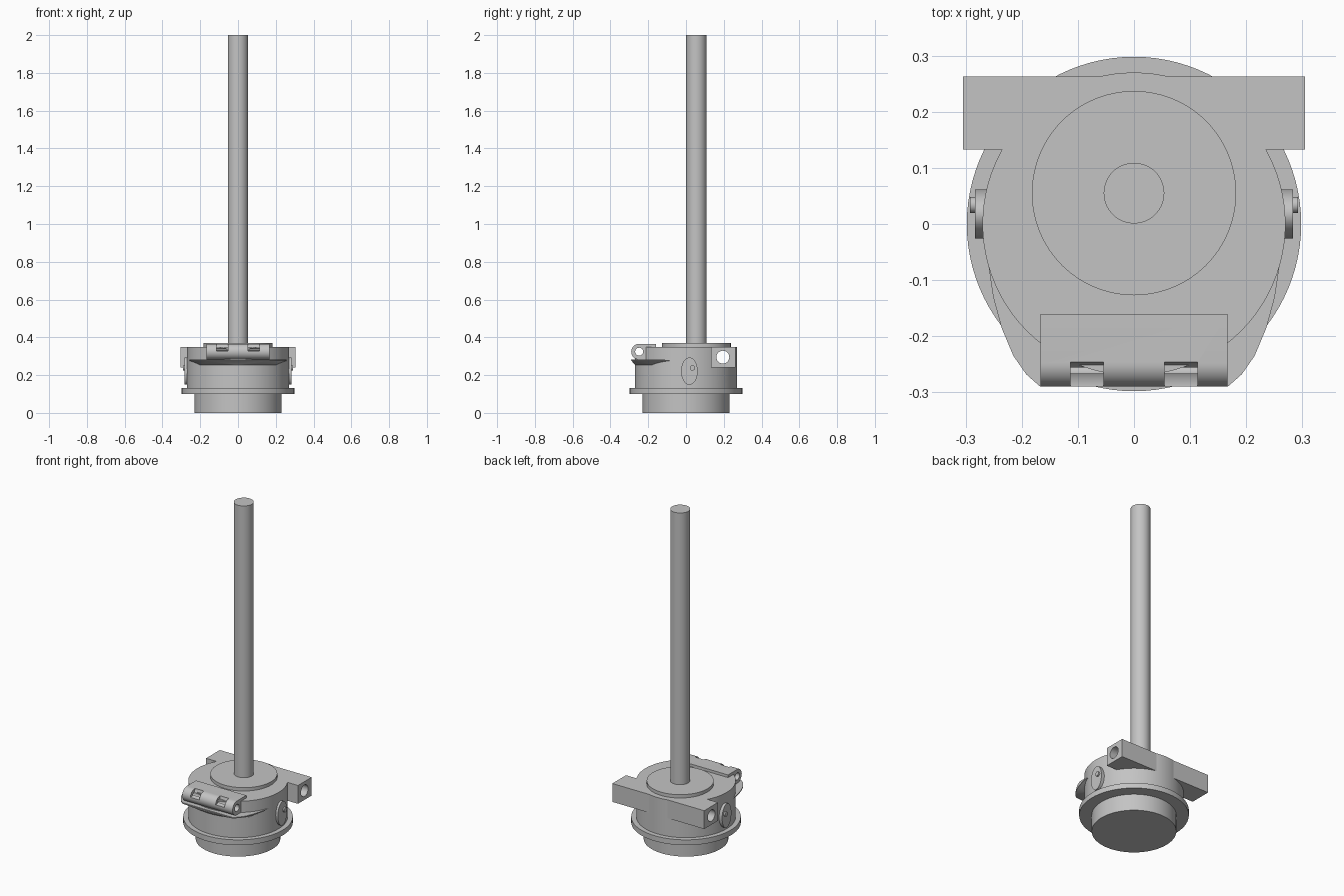
import bpy, bmesh, math
from mathutils import Matrix, Vector

cube = bpy.data.objects.get("Cube")
if cube:
    bpy.data.objects.remove(cube, do_unlink=True)

GREY = (0.55, 0.55, 0.55, 1)
grey = bpy.data.materials.new("plain_grey")
grey.use_nodes = True
grey.diffuse_color = GREY
grey.node_tree.nodes["Principled BSDF"].inputs["Base Color"].default_value = GREY


def finish(name, bm):
    bmesh.ops.recalc_face_normals(bm, faces=bm.faces)
    mesh = bpy.data.meshes.new(name)
    bm.to_mesh(mesh)
    bm.free()
    mesh.materials.append(grey)
    ob = bpy.data.objects.new(name, mesh)
    bpy.context.collection.objects.link(ob)
    return ob


def rod(name, radius, start, end, sides=96, squash=1):
    """Cylinder between two points; squash narrows it along y."""
    a, b = Vector(start), Vector(end)
    bm = bmesh.new()
    turn = (b - a).to_track_quat('Z', 'Y').to_matrix().to_4x4()
    place = Matrix.Translation((a + b) / 2) @ Matrix.Scale(squash, 4, (0, 1, 0)) @ turn
    bmesh.ops.create_cone(bm, cap_ends=True, segments=sides, radius1=radius,
                          radius2=radius, depth=(b - a).length, matrix=place)
    return finish(name, bm)


def extrude_x(name, profile, half):
    """Prism from a y-z profile, centred on x."""
    bm = bmesh.new()
    face = bm.faces.new([bm.verts.new((-half, y, z)) for y, z in profile])
    out = bmesh.ops.extrude_face_region(bm, geom=[face])["geom"]
    verts = [v for v in out if isinstance(v, bmesh.types.BMVert)]
    bmesh.ops.translate(bm, verts=verts, vec=(2 * half, 0, 0))
    return finish(name, bm)


def cut(targets, cutter):
    """Subtract the cutter from each target, then discard it."""
    cutter.hide_render = True
    for ob in targets:
        mod = ob.modifiers.new("cut", 'BOOLEAN')
        mod.operation = 'DIFFERENCE'
        mod.solver = 'EXACT'
        mod.object = cutter
        bpy.context.view_layer.objects.active = ob
        bpy.ops.object.modifier_apply(modifier=mod.name)
    bpy.data.objects.remove(cutter, do_unlink=True)


# Stepped round housing and tall shaft
base = rod("base_plug", 0.23, (0, 0, 0), (0, 0, 0.11))
flange = rod("flange", 0.298, (0, 0, 0.1), (0, 0, 0.132))
body = rod("body", 0.27, (0, 0, 0.12), (0, 0, 0.35))
collar = rod("top_collar", 0.182, (0, 0.055, 0.34), (0, 0.055, 0.37))
shaft = rod("shaft", 0.054, (0, 0.055, 0.36), (0, 0.055, 2), 64)

# Rear cross bar with a bore running its full length
bar = extrude_x("rear_bar", [(0.133, 0.24), (0.263, 0.24),
                             (0.263, 0.35), (0.133, 0.35)], 0.305)
cut([bar, body], rod("bar_bore", 0.034, (-0.4, 0.195, 0.295), (0.4, 0.195, 0.295), 48))

# Flared front lip, tapering down onto the body
rim = [(0.26, -0.07), (0.251, -0.13), (0.236, -0.185),
       (0.215, -0.235), (0.192, -0.268), (0.167, -0.29)]
bm = bmesh.new()
for side in (-1, 1):
    for x, y in rim:
        for z in (0.277, 0.283):
            bm.verts.new((side * x, y, z))
for i in range(25):
    a = math.radians(-138 + 96 * i / 24)
    bm.verts.new((0.27 * math.cos(a), 0.27 * math.sin(a), 0.254))
bmesh.ops.convex_hull(bm, input=bm.verts)
lip = finish("front_lip", bm)

# Front hinge block with rounded nose, pin bore and two scooped notches
cy, cz, r = -0.248, 0.324, 0.042
nose = [(cy - r * math.sin(t), cz - r * math.cos(t))
        for t in (math.pi * i / 24 for i in range(25))]
hinge = extrude_x("hinge_block", nose + [(-0.16, cz + r), (-0.16, cz - r)], 0.167)
cut([hinge, body], rod("pin_bore", 0.021, (-0.3, cy, cz), (0.3, cy, cz), 32))
for side in (-1, 1):
    cut([hinge], rod("notch", 0.042, (side * 0.054, -0.288, 0.37),
                     (side * 0.113, -0.288, 0.37), 48))

# Oval side caps with small pins
caps = []
for side, label in ((1, "left"), (-1, "right")):
    caps.append(rod(label + "_oval_cap", 0.072, (side * 0.25, 0.018, 0.221),
                    (side * 0.283, 0.018, 0.221), 64, 0.61))
    caps.append(rod(label + "_cap_pin", 0.014, (side * 0.27, 0.034, 0.238),
                    (side * 0.292, 0.034, 0.238), 32))

# Smooth round surfaces, keep edges sharp
bpy.ops.object.select_all(action='DESELECT')
for ob in [base, flange, body, collar, shaft, bar, lip, hinge] + caps:
    ob.select_set(True)
    bpy.context.view_layer.objects.active = ob
bpy.ops.object.shade_smooth_by_angle(angle=math.radians(30))
